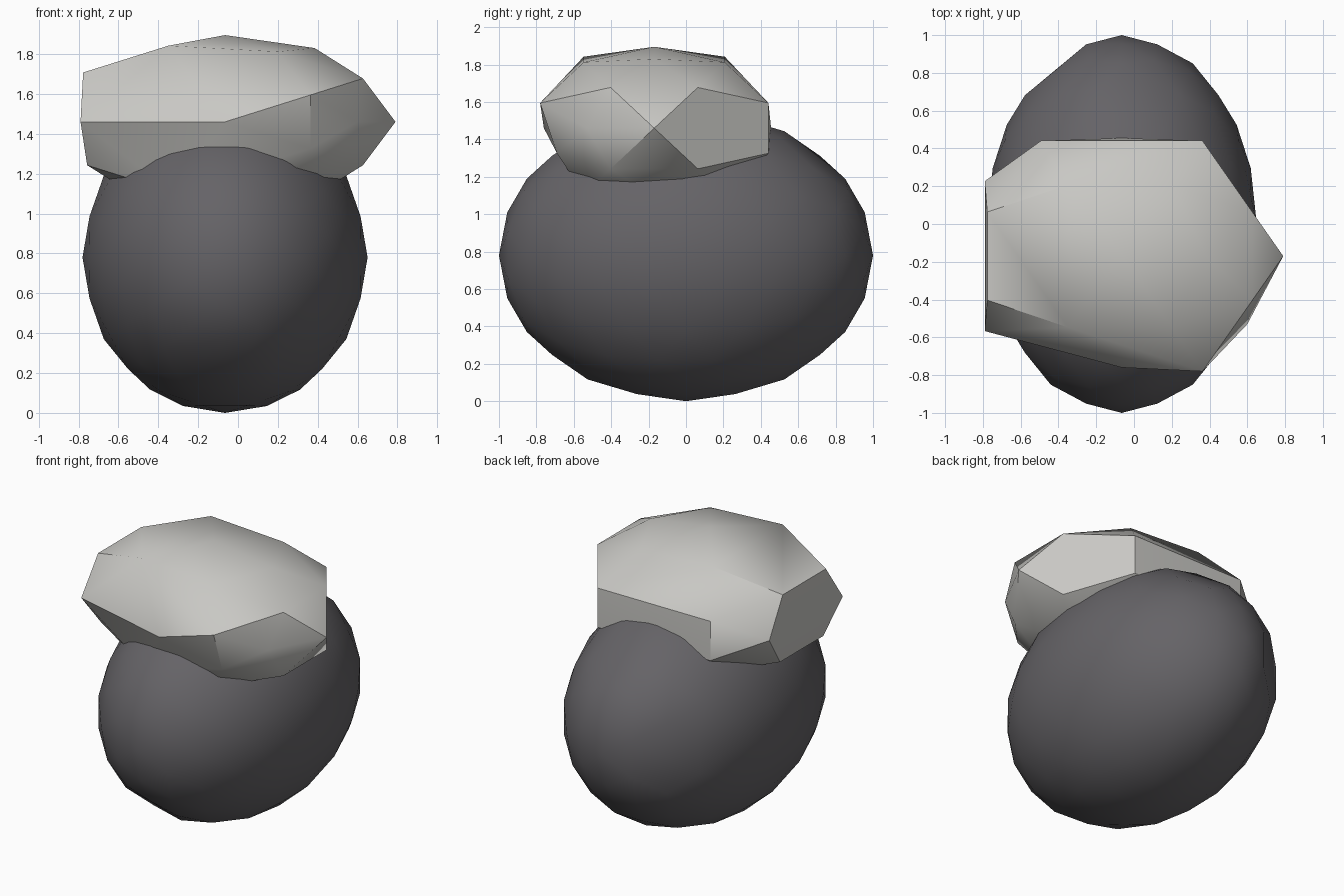
import bpy, bmesh, math
from mathutils import Vector, Matrix

cube = bpy.data.objects.get("Cube")
if cube:
    bpy.data.objects.remove(cube)


def make_material(name, color):
    mat = bpy.data.materials.new(name)
    mat.use_nodes = True
    mat.diffuse_color = (*color, 1)
    mat.node_tree.nodes["Principled BSDF"].inputs["Base Color"].default_value = (*color, 1)
    return mat


def ball_points(level, dropped):
    """Unit icosphere with edges across the axes, minus the vertices nearest the dropped directions."""
    bm = bmesh.new()
    bmesh.ops.create_icosphere(bm, subdivisions=level, radius=1,
                               matrix=Matrix.Rotation(-math.atan(1 / PHI), 4, "Y"))
    points = [v.co.copy() for v in bm.verts]
    bm.free()
    for d in dropped:
        points.remove(min(points, key=lambda p: (p - Vector(d).normalized()).length))
    return points


def hull_object(name, points, mat, angle):
    bm = bmesh.new()
    for p in points:
        bm.verts.new(p)
    result = bmesh.ops.convex_hull(bm, input=bm.verts)
    loose = {g for g in result["geom_interior"] + result["geom_unused"]
             if isinstance(g, bmesh.types.BMVert)}
    bmesh.ops.delete(bm, geom=list(loose), context="VERTS")
    bmesh.ops.recalc_face_normals(bm, faces=bm.faces)
    mesh = bpy.data.meshes.new(name)
    bm.to_mesh(mesh)
    bm.free()
    mesh.materials.append(mat)
    obj = bpy.data.objects.new(name, mesh)
    bpy.context.collection.objects.link(obj)
    bpy.ops.object.select_all(action="DESELECT")
    obj.select_set(True)
    bpy.context.view_layer.objects.active = obj
    bpy.ops.object.shade_smooth_by_angle(angle=math.radians(angle))
    return obj


PHI = (1 + math.sqrt(5)) / 2
dark_stone = make_material("dark grey", (0.13, 0.125, 0.135))
pale_stone = make_material("pale grey", (0.58, 0.575, 0.55))

# Large rounded lower stone, with a few worn corners
body_center = Vector((-0.065, 0, 0.78))
body_size = Vector((0.715, 1, 0.78))
worn = [(0, 0.7, 0.7), (0, -0.7, -0.7), (-0.53, 0.85, 0)]
hull_object("lower_stone", [body_center + p * body_size for p in ball_points(3, worn)],
            dark_stone, 40)

# Flattened, chipped upper stone
cap_center = Vector((-0.065, -0.17, 1.46))
cap_size = Vector((0.855, 0.755, 0.435))
chips = [(0, s * PHI, t) for s in (-1, 1) for t in (-1, 1)]
chips += [(-1, 0, PHI), (PHI, 1, 0), (-0.5, -0.8, 0.3), (-0.5, -0.8, -0.3)]
cap_points = []
for p in ball_points(2, chips):
    q = cap_center + p * cap_size
    if p.x > 0.8 and p.y < -0.5:
        q.x, q.y = 0.6, -0.53
    # Left shoulder sits slightly higher
    if q.x < -0.2 and q.z > 1.61:
        q += Vector((-0.02, 0, 0.03))
    # Worn-flat left, front and back
    q.x = max(q.x, -0.79)
    front = -0.78 if q.z > 1.5 else -0.76 if q.z > 1.4 else -0.69
    q.y = min(max(q.y, front), 0.455)
    cap_points.append(q)
hull_object("upper_stone", cap_points, pale_stone, 32)
